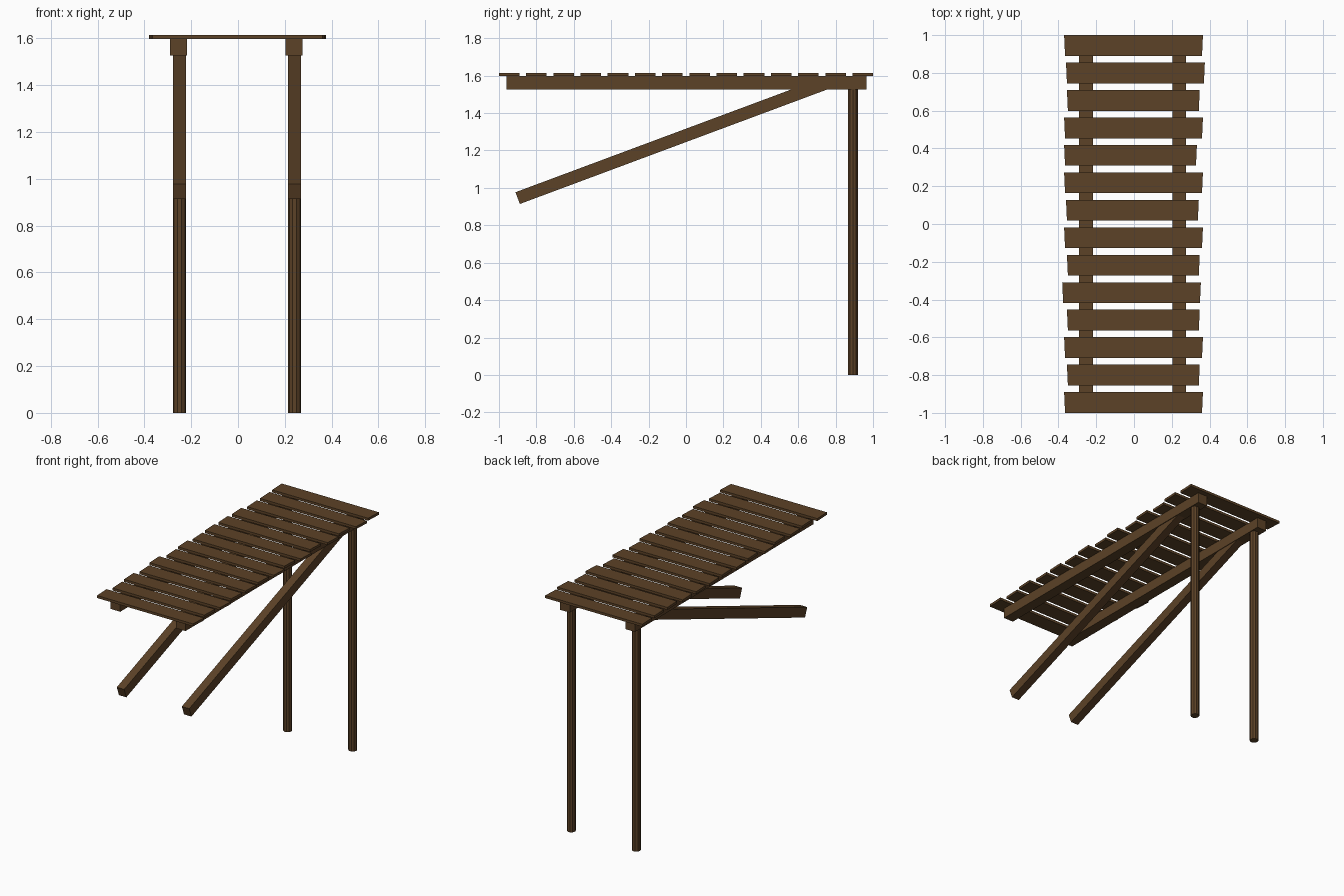
import bpy, bmesh, math
from mathutils import Matrix, Vector

if "Cube" in bpy.data.objects:
    bpy.data.objects.remove(bpy.data.objects["Cube"])

wood = bpy.data.materials.new("dark brown wood")
wood.diffuse_color = (0.107, 0.054, 0.020, 1)
wood.use_nodes = True
wood.node_tree.nodes["Principled BSDF"].inputs["Base Color"].default_value = wood.diffuse_color


def finish(name, bm):
    bmesh.ops.recalc_face_normals(bm, faces=bm.faces)
    me = bpy.data.meshes.new(name)
    bm.to_mesh(me)
    bm.free()
    me.materials.append(wood)
    ob = bpy.data.objects.new(name, me)
    bpy.context.collection.objects.link(ob)
    return ob


def box(name, x0, x1, y0, y1, z0, z1, taper=0.0):
    """Box; taper pulls the ends in along x on the -y side."""
    bm = bmesh.new()
    bmesh.ops.create_cube(bm, size=1)
    for v in bm.verts:
        back = v.co.y > 0
        inset = 0 if back else taper
        v.co = Vector((x1 - inset if v.co.x > 0 else x0 + inset,
                       y1 if back else y0,
                       z1 if v.co.z > 0 else z0))
    return finish(name, bm)


# Deck planks, back to front: (left end, right end)
plank_ends = [(-.37, .365), (-.36, .375), (-.355, .348), (-.37, .365),
              (-.37, .333), (-.37, .365), (-.36, .343), (-.37, .365),
              (-.355, .348), (-.38, .354), (-.355, .348), (-.37, .365),
              (-.355, .348), (-.37, .365)]
width = 0.11
pitch = (2 - width) / (len(plank_ends) - 1)
for i, (a, b) in enumerate(plank_ends):
    y1 = 1 - i * pitch
    box(f"deck_plank_{i + 1}", a, b, y1 - width, y1, 1.597, 1.614, 0.005)

for side, beam_x, leg_x in (("left", -.254, -.25), ("right", .239, .242)):
    # Long beam under the deck
    box(f"{side}_beam", beam_x - .036, beam_x + .036, -.96, .965, 1.527, 1.597)

    # Round back post
    bm = bmesh.new()
    bmesh.ops.create_cone(bm, cap_ends=True, segments=10, radius1=.028, radius2=.028,
                          depth=1.53, matrix=Matrix.Translation((leg_x, .893, .765))
                          @ Matrix.Rotation(math.pi / 2, 4, 'Z'))
    finish(f"{side}_back_post", bm)

    # Diagonal brace, its top end buried in the beam
    start, end = Vector((leg_x, -.9, .9455)), Vector((leg_x, .755, 1.562))
    angle = math.atan2(end.z - start.z, end.y - start.y)
    brace = box(f"{side}_brace", -.028, .028, 0, (end - start).length, -.0335, .0335)
    brace.data.transform(Matrix.Translation(start) @ Matrix.Rotation(angle, 4, 'X'))
